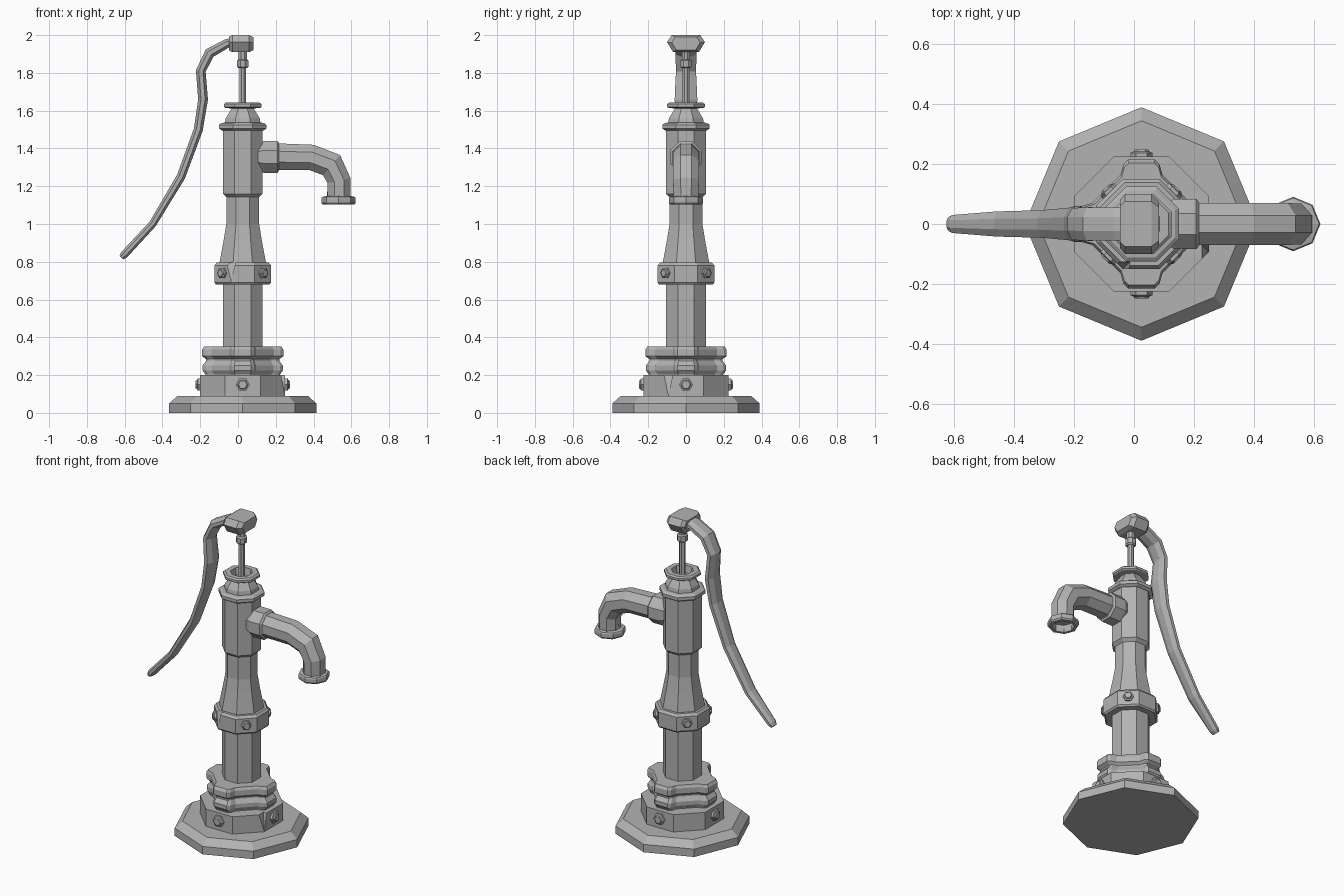
import bpy, bmesh, math
from mathutils import Vector, Matrix

old = bpy.data.objects.get("Cube")
if old:
    bpy.data.objects.remove(old, do_unlink=True)

iron = bpy.data.materials.new("grey_iron")
iron.use_nodes = True
GREY = (0.45, 0.45, 0.45, 1)
iron.diffuse_color = GREY
iron.node_tree.nodes["Principled BSDF"].inputs["Base Color"].default_value = GREY

AXIS = 0.025   # x of the pump column
FLAT = 1 / math.cos(math.pi / 8)


def loft(name, rings, cap_start=True, cap_end=True, matrix=None):
    """Skin a list of equal-length point rings."""
    bm = bmesh.new()
    loops = [[bm.verts.new(p) for p in ring] for ring in rings]
    n = len(loops[0])
    for a, b in zip(loops, loops[1:]):
        for i in range(n):
            j = (i + 1) % n
            bm.faces.new((a[i], a[j], b[j], b[i]))
    if cap_start:
        bm.faces.new(loops[0][::-1])
    if cap_end:
        bm.faces.new(loops[-1])
    bmesh.ops.recalc_face_normals(bm, faces=bm.faces)
    if matrix:
        bm.transform(matrix)
    mesh = bpy.data.meshes.new(name)
    bm.to_mesh(mesh)
    bm.free()
    mesh.materials.append(iron)
    obj = bpy.data.objects.new(name, mesh)
    bpy.context.collection.objects.link(obj)
    return obj


def ring(radius, z, sides=8, x=AXIS, y=0, turn=0.5):
    """Polygon ring; a turn of 0.5 puts flats on the axes."""
    step = 2 * math.pi / sides
    return [Vector((x + radius * math.cos((i + turn) * step),
                    y + radius * math.sin((i + turn) * step), z)) for i in range(sides)]


def lathe(name, profile, **kw):
    """Octagonal turned part; profile holds (flat radius, height)."""
    return loft(name, [ring(r * FLAT, z, **kw) for r, z in profile])


def sweep(name, path, **caps):
    """Octagonal tube in the xz plane; path holds (x, z, half width, half depth)."""
    pts = [Vector((p[0], 0, p[1])) for p in path]
    rings = []
    for i, (p, (_, _, w, d)) in enumerate(zip(pts, path)):
        t = (pts[min(i + 1, len(pts) - 1)] - pts[max(i - 1, 0)]).normalized()
        normal = Vector((-t.z, 0, t.x))
        rings.append([p + Vector((0, v.x * w, 0)) + normal * v.y * d
                      for v in ring(FLAT, 0, x=0)])
    return loft(name, rings, **caps)


def bolt(name, angle, distance, z, size):
    profile = ((1, -0.3), (1, 0.35), (0.75, 0.45), (0.62, 0.65))
    place = (Matrix.Translation((AXIS, 0, z)) @ Matrix.Rotation(angle, 4, 'Z')
             @ Matrix.Translation((distance, 0, 0)) @ Matrix.Rotation(math.pi / 2, 4, 'Y'))
    loft(name, [ring(r * size, h * size, sides=6, x=0) for r, h in profile], matrix=place)


def notch(obj, angle, radius, top, depth):
    """Chip a tapered nick out of a corner edge."""
    x, y = AXIS + radius * math.cos(angle), radius * math.sin(angle)
    cutter = loft("nick_cutter", [ring(0.003, top - depth, 4, x, y),
                                  ring(0.035, top + 0.01, 4, x, y)])
    cutter.hide_render = True
    mod = obj.modifiers.new("nick", 'BOOLEAN')
    mod.operation, mod.solver, mod.object = 'DIFFERENCE', 'EXACT', cutter
    bpy.context.view_layer.objects.active = obj
    bpy.ops.object.modifier_apply(modifier=mod.name)
    bpy.data.objects.remove(cutter, do_unlink=True)


# Ground plate, corners on the axes
loft("base_plate", [ring(r, z, turn=0) for r, z in ((0.39, 0), (0.39, 0.05), (0.345, 0.09))])

# Bolted foot
foot = lathe("foot", ((0.225, 0.08), (0.225, 0.2)))
notch(foot, -math.pi / 8, 0.225 * FLAT, 0.2, 0.1)
for i in range(4):
    bolt(f"foot_bolt_{i + 1}", i * math.pi / 2, 0.225, 0.15, 0.037)

# Moulded collar with four lobes and hollowed diagonals
lobe = ((0.215, -0.045), (0.2, -0.06), (0.165, -0.07), (0.165, 0.07), (0.2, 0.06), (0.215, 0.045))
# drop the duplicated diagonal order by listing each lobe counter-clockwise
lobe = (lobe[2], lobe[1], lobe[0], lobe[5], lobe[4], lobe[3])


def lobed_ring(scale, z):
    turns = [Matrix.Rotation(k * math.pi / 2, 3, 'Z') for k in range(4)]
    return [Vector((AXIS, 0, z)) + m @ Vector((x * scale, y * scale, 0))
            for m in turns for x, y in lobe]


loft("foot_collar", [lobed_ring(s, z) for s, z in (
    (0.9, 0.19), (0.92, 0.205), (0.99, 0.225), (0.99, 0.25), (0.9, 0.275),
    (0.9, 0.285), (1, 0.3), (1, 0.335), (0.95, 0.352))])

# Column
lathe("lower_column", ((0.105, 0.3), (0.105, 0.7)))
lathe("tapered_neck", ((0.125, 0.76), (0.122, 0.8), (0.1, 0.92), (0.087, 1.0), (0.087, 1.16)))
lathe("barrel", ((0.085, 1.14), (0.105, 1.16), (0.105, 1.51)))

# Clamp band
clamp = lathe("clamp", ((0.142, 0.68), (0.15, 0.69), (0.15, 0.78), (0.138, 0.795)))
notch(clamp, -math.pi * 5 / 8, 0.15 * FLAT, 0.79, 0.08)
for i in range(4):
    bolt(f"clamp_bolt_{i + 1}", (i + 0.5) * math.pi / 2, 0.15, 0.74, 0.031)

# Barrel cap with an open lip
lathe("barrel_cap", ((0.11, 1.495), (0.125, 1.505), (0.125, 1.525), (0.112, 1.535),
                     (0.094, 1.537), (0.09, 1.56), (0.058, 1.612), (0.092, 1.614),
                     (0.1, 1.62), (0.1, 1.634), (0.09, 1.642), (0.06, 1.642), (0.052, 1.6)))

# Piston rod
lathe("piston_rod", ((0.018, 1.58), (0.018, 1.84)))
lathe("rod_nut", ((0.022, 1.825), (0.03, 1.832), (0.03, 1.865), (0.022, 1.872), (0.022, 1.93)))

# Handle head, a chamfered six-sided block
side = ((0.075, 0.045), (0.1, 0.008), (0.068, -0.045))
outline = [(y, z) for y, z in side] + [(-y, z) for y, z in reversed(side)]
loft("handle_head", [[Vector((x, y * s, 1.955 + z * s)) for y, z in outline]
                     for x, s in ((-0.047, 0.8), (-0.03, 1), (0.058, 1), (0.083, 0.75))])

# Curved handle
sweep("handle", (
    (0.0, 1.968, 0.055, 0.024), (-0.06, 1.955, 0.055, 0.024), (-0.15, 1.905, 0.056, 0.028),
    (-0.197, 1.81, 0.053, 0.026), (-0.185, 1.66, 0.06, 0.026), (-0.21, 1.5, 0.054, 0.024),
    (-0.302, 1.25, 0.046, 0.023), (-0.452, 1.0, 0.042, 0.02), (-0.602, 0.838, 0.03, 0.021),
    (-0.617, 0.822, 0.022, 0.014)))

# Spout socket, pipe and flared mouth
sweep("spout_socket", ((0.08, 1.355, 0.055, 0.055), (0.135, 1.355, 0.084, 0.084),
                       (0.208, 1.355, 0.084, 0.084), (0.218, 1.355, 0.072, 0.072)))
sweep("spout_pipe", ((0.2, 1.357, 0.07, 0.07), (0.39, 1.352, 0.07, 0.068),
                     (0.495, 1.312, 0.07, 0.07), (0.535, 1.23, 0.068, 0.062),
                     (0.535, 1.13, 0.066, 0.061)), cap_end=False)
lathe("spout_mouth", ((0.064, 1.147), (0.08, 1.143), (0.084, 1.135), (0.084, 1.112),
                      (0.077, 1.103), (0.06, 1.103), (0.053, 1.2)), x=0.532, turn=0)
